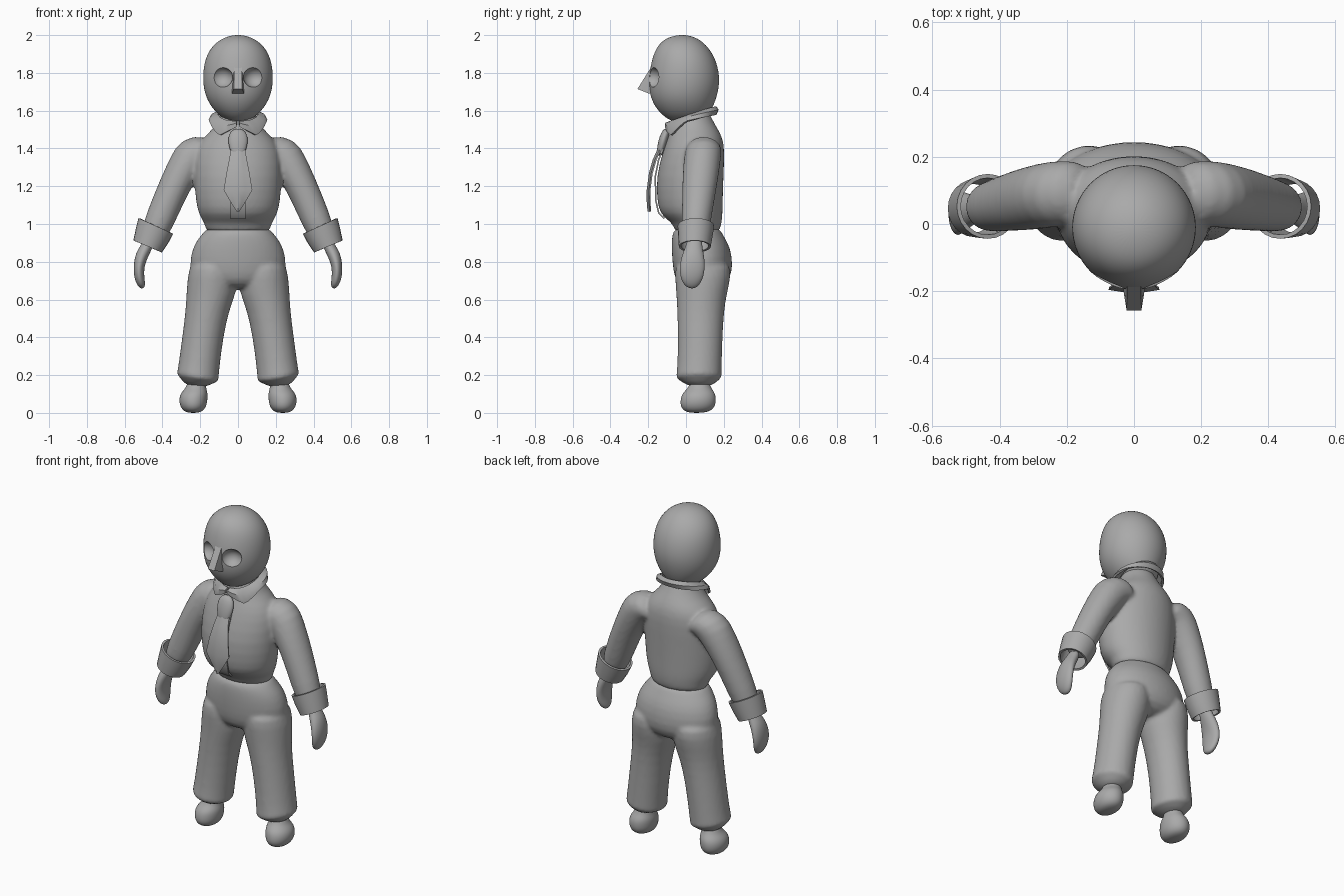
import bpy, bmesh, math
from mathutils import Vector, Matrix

grey = bpy.data.materials.new("mid_grey")
grey.diffuse_color = (0.4, 0.4, 0.4, 1)


def add_loft(bm, rings, side=1, n=24, caps=True):
    """Loft elliptical rings (cx, z, rx, y_front, y_back, tilt)."""
    loops = []
    for cx, z, rx, y0, y1, tilt in rings:
        loop = []
        for i in range(n):
            a = 2 * math.pi * i / n
            u = rx * math.cos(a)
            y = (y0 + y1) / 2 + (y1 - y0) / 2 * math.sin(a)
            x = cx + u * math.cos(tilt)
            loop.append(bm.verts.new((side * x, y, z + u * math.sin(tilt))))
        loops.append(loop)
    for a, b in zip(loops, loops[1:]):
        for i in range(n):
            j = (i + 1) % n
            bm.faces.new((a[i], a[j], b[j], b[i]))
    if caps:
        bm.faces.new(loops[0])
        bm.faces.new(loops[-1])


def finish(name, bm, subsurf=0, voxel=0, solid=0, cutters=(), angle=40):
    """Turn bmesh into an object, run its modifiers and shade it."""
    bmesh.ops.recalc_face_normals(bm, faces=bm.faces)
    mesh = bpy.data.meshes.new(name)
    bm.to_mesh(mesh)
    bm.free()
    ob = bpy.data.objects.new(name, mesh)
    bpy.context.collection.objects.link(ob)
    mesh.materials.append(grey)
    if solid:
        m = ob.modifiers.new("thickness", 'SOLIDIFY')
        m.thickness = solid
        m.offset = 0
    if subsurf:
        m = ob.modifiers.new("subdivide", 'SUBSURF')
        m.levels = m.render_levels = subsurf
    if voxel:
        m = ob.modifiers.new("merge", 'REMESH')
        m.mode = 'VOXEL'
        m.voxel_size = voxel
        m = ob.modifiers.new("soften", 'SMOOTH')
        m.factor = 0.5
        m.iterations = 5
    for c in cutters:
        m = ob.modifiers.new("cut", 'BOOLEAN')
        m.operation = 'DIFFERENCE'
        m.solver = 'EXACT'
        m.object = c
    bpy.ops.object.select_all(action='DESELECT')
    ob.select_set(True)
    bpy.context.view_layer.objects.active = ob
    if ob.modifiers:
        bpy.ops.object.convert(target='MESH')
    bpy.ops.object.shade_smooth_by_angle(angle=math.radians(angle))
    return ob


def grid(bm, rows):
    vs = [[bm.verts.new(p) for p in r] for r in rows]
    for a, b in zip(vs, vs[1:]):
        for i in range(len(a) - 1):
            bm.faces.new((a[i], a[i + 1], b[i + 1], b[i]))


# head with carved eye sockets
cutters = []
for s in (1, -1):
    bm = bmesh.new()
    bmesh.ops.create_uvsphere(bm, u_segments=32, v_segments=20, radius=1, matrix=Matrix.Translation(
        (s * 0.088, -0.19, 1.777)) @ Matrix.Diagonal((0.06, 0.06, 0.055, 1)))
    c = finish("socket_cutter", bm)
    c.hide_render = True
    cutters.append(c)
bm = bmesh.new()
add_loft(bm, [(0, 2.001, 0.02, -0.04, 0.0, 0), (0, 1.985, 0.085, -0.11, 0.065, 0),
              (0, 1.935, 0.147, -0.16, 0.122, 0), (0, 1.86, 0.181, -0.185, 0.165, 0),
              (0, 1.76, 0.19, -0.202, 0.183, 0), (0, 1.67, 0.174, -0.192, 0.165, 0),
              (0, 1.6, 0.128, -0.152, 0.135, 0), (0, 1.555, 0.075, -0.1, 0.1, 0),
              (0, 1.537, 0.02, -0.05, 0.03, 0)])
finish("head", bm, subsurf=2, cutters=cutters)
for c in cutters:
    bpy.data.objects.remove(c)

# wedge nose
bm = bmesh.new()
pts = []
for s in (-1, 1):
    pts += [(s * 0.02, -0.185, 1.83), (s * 0.022, -0.257, 1.715),
            (s * 0.032, -0.195, 1.69), (s * 0.03, -0.13, 1.70), (s * 0.03, -0.13, 1.82)]
bmesh.ops.convex_hull(bm, input=[bm.verts.new(p) for p in pts])
finish("nose", bm, angle=25)

# shirt body and sleeves, merged
bm = bmesh.new()
add_loft(bm, [(0, 0.95, 0.17, -0.06, 0.175, 0), (0, 0.985, 0.175, -0.065, 0.185, 0),
              (0, 1.01, 0.182, -0.08, 0.19, 0), (0, 1.05, 0.21, -0.138, 0.195, 0),
              (0, 1.12, 0.226, -0.155, 0.196, 0), (0, 1.25, 0.235, -0.16, 0.2, 0),
              (0, 1.38, 0.23, -0.125, 0.206, 0), (0, 1.45, 0.195, -0.1, 0.198, 0),
              (0, 1.5, 0.135, -0.08, 0.172, 0), (0, 1.56, 0.1, -0.07, 0.135, 0),
              (0, 1.61, 0.09, -0.05, 0.12, 0)])
for s in (1, -1):
    add_loft(bm, [(0.13, 1.40, 0.09, 0.0, 0.19, 1.2), (0.225, 1.39, 0.102, -0.005, 0.19, 0.62),
                  (0.27, 1.32, 0.095, -0.015, 0.182, 0.4), (0.328, 1.22, 0.084, -0.02, 0.167, 0.38),
                  (0.385, 1.09, 0.081, -0.022, 0.145, 0.38), (0.435, 0.97, 0.076, -0.025, 0.125, 0.38),
                  (0.452, 0.93, 0.055, -0.01, 0.11, 0.38)], s)
finish("shirt", bm, subsurf=1, voxel=0.011)

# shirt front strip
bm = bmesh.new()
grid(bm, [[(x, y, z) for x in (-0.04, 0.0, 0.04)] for z, y in
          ((1.03, -0.115), (1.06, -0.145), (1.12, -0.159), (1.25, -0.163), (1.34, -0.145), (1.4, -0.12))])
finish("shirt_placket", bm, solid=0.008)

# trousers: hips and both legs, merged
bm = bmesh.new()
add_loft(bm, [(0, 0.985, 0.165, -0.05, 0.175, 0), (0, 0.955, 0.183, -0.072, 0.19, 0),
              (0, 0.925, 0.212, -0.076, 0.208, 0), (0, 0.87, 0.245, -0.078, 0.238, 0),
              (0, 0.78, 0.262, -0.072, 0.25, 0), (0, 0.70, 0.235, -0.06, 0.235, 0),
              (0, 0.655, 0.12, -0.01, 0.16, 0)])
for s in (1, -1):
    add_loft(bm, [(0.13, 0.82, 0.12, -0.06, 0.235, 0), (0.134, 0.72, 0.134, -0.06, 0.24, 0),
                  (0.142, 0.63, 0.132, -0.052, 0.217, 0), (0.163, 0.54, 0.115, -0.047, 0.202, 0),
                  (0.187, 0.4, 0.109, -0.043, 0.194, 0.05), (0.206, 0.25, 0.109, -0.046, 0.19, 0.13),
                  (0.213, 0.195, 0.112, -0.053, 0.189, 0.16), (0.213, 0.186, 0.112, -0.053, 0.189, 0.16),
                  (0.213, 0.18, 0.102, -0.043, 0.18, 0.14), (0.22, 0.135, 0.05, 0.015, 0.13, 0)], s)
finish("trousers", bm, subsurf=1, voxel=0.011)

for s, side in ((1, "right"), (-1, "left")):
    # rounded foot with narrow ankle
    bm = bmesh.new()
    add_loft(bm, [(0.218, 0.17, 0.05, 0.02, 0.125, 0), (0.222, 0.135, 0.052, 0.015, 0.13, 0),
                  (0.232, 0.105, 0.072, -0.02, 0.155, 0), (0.237, 0.07, 0.076, -0.03, 0.16, 0),
                  (0.237, 0.035, 0.07, -0.03, 0.155, 0), (0.237, 0.008, 0.05, -0.01, 0.13, 0),
                  (0.237, 0.0, 0.02, 0.03, 0.08, 0)], s)
    finish(side + "_foot", bm, subsurf=2)
    # turned-back cuff
    bm = bmesh.new()
    add_loft(bm, [(0.435, 0.99, 0.095, -0.038, 0.143, 0.43), (0.455, 0.937, 0.088, -0.036, 0.135, 0.42),
                  (0.478, 0.882, 0.076, -0.032, 0.125, 0.4)], s, caps=False)
    finish(side + "_cuff", bm, solid=0.012)
    # mitten hand
    bm = bmesh.new()
    add_loft(bm, [(0.465, 0.93, 0.028, 0.01, 0.085, 0.3), (0.48, 0.885, 0.03, 0.0, 0.085, 0.35),
                  (0.508, 0.84, 0.035, -0.02, 0.095, 0.3), (0.526, 0.775, 0.029, -0.036, 0.102, 0),
                  (0.523, 0.715, 0.027, -0.03, 0.092, -0.2), (0.51, 0.675, 0.021, -0.01, 0.07, -0.4),
                  (0.503, 0.66, 0.008, 0.02, 0.045, -0.4)], s)
    finish(side + "_hand", bm, subsurf=2)

# collar: tilted flared band, open at the front with pointed wings
rows = []
for k in range(41):
    a = math.radians(3 + 354 * k / 40)
    d = min(a, 2 * math.pi - a)
    sn, cs = math.sin(a), math.cos(a)
    wing = max(0, 1 - abs(math.degrees(d) - 40) / 38)
    top = Vector((0.105 * sn, 0.035 - 0.12 * cs, 1.58 - 0.04 * cs))
    low = Vector((0.15 * sn, 0.025 - 0.13 * cs, 1.548 - 0.032 * cs - 0.055 * wing))
    rows.append([top, top.lerp(low, 0.5) + Vector((0.012 * sn, -0.012 * cs, 0.004)), low])
bm = bmesh.new()
grid(bm, rows)
finish("collar", bm, solid=0.012)

# tie knot
bm = bmesh.new()
add_loft(bm, [(0, 1.505, 0.02, -0.115, -0.09, 0), (0, 1.485, 0.046, -0.132, -0.085, 0),
              (0, 1.44, 0.056, -0.148, -0.095, 0), (0, 1.39, 0.043, -0.155, -0.11, 0),
              (0, 1.36, 0.03, -0.155, -0.125, 0)], n=16)
finish("tie_knot", bm, subsurf=1)
# hanging tie blade
bm = bmesh.new()
grid(bm, [[(f * w, y + 0.012 * abs(f), z) for f in (-1, -0.5, 0, 0.5, 1)] for z, w, y in
          ((1.40, 0.036, -0.145), (1.34, 0.046, -0.172), (1.27, 0.06, -0.192),
           (1.18, 0.075, -0.204), (1.12, 0.04, -0.204), (1.066, 0.003, -0.2))])
finish("tie_blade", bm, solid=0.008)
